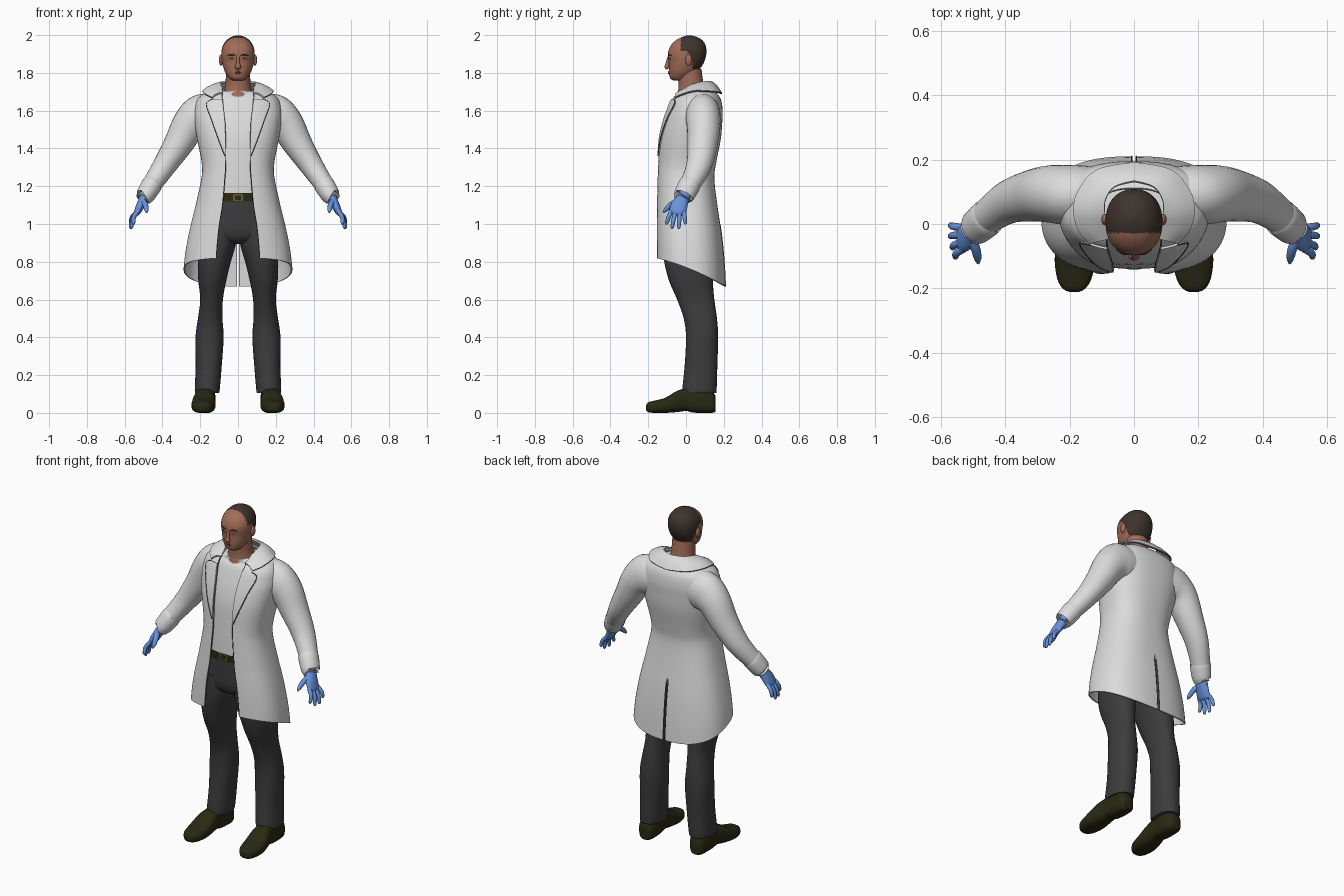
import bpy, bmesh, math
from mathutils import Vector, Matrix


def material(name, r, g, b):
    m = bpy.data.materials.new(name)
    m.diffuse_color = (r, g, b, 1)
    return m


SKIN = material("brown skin", 0.36, 0.15, 0.095)
LIP = material("dark lip", 0.22, 0.08, 0.06)
HAIR = material("dark hair", 0.05, 0.033, 0.026)
EYE = material("eye white", 0.6, 0.57, 0.54)
WHITE = material("white cloth", 0.72, 0.72, 0.72)
TRIM = material("grey seam", 0.09, 0.09, 0.09)
CLOTH = material("charcoal cloth", 0.045, 0.045, 0.047)
LEATHER = material("dark olive leather", 0.022, 0.022, 0.007)
GLOVE = material("blue glove", 0.14, 0.29, 0.72)
BRASS = material("dull brass", 0.13, 0.11, 0.035)


def spline(pts, k):
    """Catmull-Rom samples through tuples of any length."""
    out = []
    for i in range(len(pts) - 1):
        a, b, c, d = pts[max(i - 1, 0)], pts[i], pts[i + 1], pts[min(i + 2, len(pts) - 1)]
        for s in range(k):
            t = s / k
            out.append(tuple(q + 0.5 * t * (r - p + t * (2 * p - 5 * q + 4 * r - w + t * (3 * (q - r) + w - p)))
                             for p, q, r, w in zip(a, b, c, d)))
    return out + [tuple(pts[-1])]


def finish(name, bm, mat, mirror=False, thick=0.0):
    bmesh.ops.recalc_face_normals(bm, faces=bm.faces)
    me = bpy.data.meshes.new(name)
    bm.to_mesh(me)
    bm.free()
    ob = bpy.data.objects.new(name, me)
    bpy.context.collection.objects.link(ob)
    me.materials.append(mat)
    bpy.ops.object.select_all(action='DESELECT')
    ob.select_set(True)
    bpy.context.view_layer.objects.active = ob
    if mirror:
        ob.modifiers.new("mirror", 'MIRROR')
        bpy.ops.object.modifier_apply(modifier="mirror")
    if thick:
        s = ob.modifiers.new("thickness", 'SOLIDIFY')
        s.thickness, s.offset = thick, 0
        bpy.ops.object.modifier_apply(modifier="thickness")
    bpy.ops.object.shade_smooth_by_angle(angle=math.radians(45))
    return ob


def spow(v, e):
    return math.copysign(abs(v) ** e, v)


def tube(name, pts, mat, ref=(0, 1, 0), axis=None, n=28, p=2.0, k=4, mirror=False):
    """Skin superelliptic rings (x, y, z, half size along ref, other half size)."""
    pts = spline(pts, k)
    bm = bmesh.new()
    rings = []
    for i, q in enumerate(pts):
        t = Vector(axis) if axis else Vector(pts[min(i + 1, len(pts) - 1)][:3]) - Vector(pts[max(i - 1, 0)][:3])
        t.normalize()
        u = Vector(ref) - t * t.dot(Vector(ref))
        u.normalize()
        v = t.cross(u)
        ring = []
        for j in range(n):
            f = 2 * math.pi * j / n
            ring.append(bm.verts.new(Vector(q[:3]) + u * max(q[3], .001) * spow(math.cos(f), 2 / p)
                                     + v * max(q[4], .001) * spow(math.sin(f), 2 / p)))
        rings.append(ring)
    for a, b in zip(rings, rings[1:]):
        for j in range(n):
            bm.faces.new((a[j], a[(j + 1) % n], b[(j + 1) % n], b[j]))
    bm.faces.new(rings[0])
    bm.faces.new(rings[-1])
    return finish(name, bm, mat, mirror)


def stack(name, rows, mat, **kw):
    """Horizontal rings from (z, x0, x1, y0, y1)."""
    pts = [((a + b) / 2, (c + d) / 2, z, (b - a) / 2, (d - c) / 2) for z, a, b, c, d in rows]
    return tube(name, pts, mat, ref=(1, 0, 0), axis=(0, 0, 1), **kw)


def sheet(name, rows, mat, thick):
    """Mirrored cloth sheet from rows of points."""
    bm = bmesh.new()
    g = [[bm.verts.new(p) for p in r] for r in rows]
    for a, b in zip(g, g[1:]):
        for j in range(len(a) - 1):
            bm.faces.new((a[j], a[j + 1], b[j + 1], b[j]))
    return finish(name, bm, mat, True, thick)


def blob(name, loc, size, mat, mirror=True):
    bm = bmesh.new()
    bmesh.ops.create_uvsphere(bm, u_segments=16, v_segments=10, radius=1,
                              matrix=Matrix.Translation(loc) @ Matrix.Diagonal((*size, 1)))
    return finish(name, bm, mat, mirror)


def seam(name, pts, ref=(0, 1, 0), k=2):
    tube(name, [(*p, .0028, .0028) for p in pts], TRIM, ref=ref, n=6, k=k, mirror=True)


# Head, with hair painted by a hairline rule
HEAD = [(1.76, .028, -.068, -.01), (1.772, .046, -.084, .02), (1.80, .066, -.09, .055), (1.83, .078, -.091, .08),
        (1.86, .085, -.091, .097), (1.89, .088, -.096, .106), (1.92, .087, -.092, .108), (1.95, .077, -.077, .102),
        (1.975, .058, -.05, .084), (1.99, .036, -.02, .058), (1.999, .008, .01, .026)]
head = stack("head", [(z, -w, w, f, b) for z, w, f, b in HEAD], SKIN, n=72, p=2.2, k=6)
head.data.materials.append(HAIR)
for f in head.data.polygons:
    c = f.center
    line = -.028 if c.z > 1.915 else .012 if c.z > 1.875 else .035
    f.material_index = int(c.z > 1.818 and c.y > line)
stack("neck", [(1.64, -.11, .11, -.06, .13), (1.69, -.082, .082, -.045, .115), (1.73, -.067, .067, -.04, .095),
               (1.82, -.064, .064, -.045, .082)], SKIN)

# Face
tube("nose", [(0, -.092, 1.885, .006, .008), (0, -.099, 1.85, .009, .010), (0, -.101, 1.832, .012, .017),
              (0, -.094, 1.822, .006, .012)], SKIN, n=14)
blob("ear", (.09, .014, 1.868), (.011, .018, .03), SKIN)
blob("eye", (.034, -.085, 1.878), (.013, .007, .005), EYE)
blob("pupil", (.034, -.089, 1.878), (.005, .004, .005), HAIR)
tube("brow", [(.014, -.094, 1.892, .002, .003), (.034, -.092, 1.897, .003, .004), (.055, -.078, 1.892, .002, .002)],
     HAIR, n=8, mirror=True)
for z in (1.806, 1.798):
    tube("lip", [(-.026, -.080, 1.801, .002, .002), (0, -.089, z, .006, .005), (.026, -.080, 1.801, .002, .002)],
         LIP, n=10)

# Coat profile: height, half width, front, back, half opening
COAT = spline([(1.725, .10, .0, .11, .08), (1.70, .155, -.035, .15, .085), (1.66, .21, -.072, .18, .083),
               (1.60, .228, -.096, .19, .076), (1.54, .226, -.116, .188, .07), (1.45, .212, -.136, .18, .066),
               (1.32, .188, -.145, .155, .065), (1.24, .19, -.149, .146, .07), (1.1, .22, -.153, .162, .082),
               (.95, .252, -.156, .186, .1), (.82, .274, -.156, .2, .11), (.72, .284, -.156, .206, .115)], 5)


def profile(z):
    for a, b in zip(COAT, COAT[1:]):
        if a[0] >= z >= b[0]:
            t = (a[0] - z) / (a[0] - b[0])
            return [p + t * (q - p) for p, q in zip(a, b)]


def on_front(x, z, off):
    _, w, f, b, _ = profile(z)
    return (x, (f + b) / 2 - (b - f) / 2 * (1 - (x / w) ** 2.5) ** .4 - off, z)


# Coat body: open front, hem falling to the back, rear vent
coat = []
for z, w, f, b, gap in COAT:
    t0 = math.asin((min(gap, w * .98) / w) ** 1.25)
    row = []
    for j in range(37):
        t = t0 + (math.pi - t0) * j / 36
        x, y, h = w * abs(math.sin(t)) ** .8, (f + b) / 2 - (b - f) / 2 * spow(math.cos(t), .8), z
        if z < 1.1:
            u = (y + .155) / .36
            h = 1.1 - (1.1 - z) / .38 * (1.1 - (.82 - .09 * u - .06 * u * u))
        if j == 36:
            x = .007 if h < 1.02 else 0
        row.append((x, y, h))
    coat.append(row)
sheet("coat_body", coat, WHITE, .008)
seam("coat_opening_edge", [(r[0][0], r[0][1] - .003, r[0][2]) for r in coat[5:]], k=1)
seam("coat_vent_edge", [(r[-1][0], r[-1][1] + .003, r[-1][2]) for r in coat if r[-1][0] > .005], k=1)

# Lapels and collar
LAPEL = [(1.36, .063, .07), (1.45, .066, .105), (1.55, .07, .14), (1.635, .08, .168), (1.66, .083, .135)]
lapel = [[on_front(i + (o - i) * j / 6, z, .008) for j in range(7)] for z, i, o in spline(LAPEL, 4)]
sheet("lapel", lapel, WHITE, .008)
seam("lapel_edge", [(r[-1][0], r[-1][1] - .003, r[-1][2]) for r in lapel], k=1)
COLLAR = [(.08, -.045, 1.69, .135, -.058, 1.668), (.086, -.01, 1.712, .17, -.02, 1.685),
          (.09, .03, 1.735, .186, .04, 1.703), (.088, .075, 1.748, .172, .10, 1.703),
          (.06, .115, 1.752, .115, .165, 1.698), (0, .132, 1.752, 0, .188, 1.69)]
collar = []
for r in spline(COLLAR, 5):
    a, b = Vector(r[:3]), Vector(r[3:])
    collar.append([a.lerp(b, s) + Vector((0, 0, .04 * s * (1 - s))) for s in (0, .25, .5, .75, 1)])
sheet("collar", collar, WHITE, .01)
seam("collar_edge", [r[-1] for r in collar], ref=(0, 0, 1), k=1)

# Sleeves and cuffs
tube("sleeve", [(.10, .09, 1.575, .085, .10), (.165, .09, 1.575, .092, .115), (.21, .09, 1.562, .093, .113),
                (.26, .093, 1.52, .089, .093), (.315, .088, 1.425, .08, .078), (.385, .07, 1.315, .068, .063),
                (.445, .03, 1.225, .056, .053), (.485, -.005, 1.165, .05, .046)], WHITE, mirror=True)
tube("cuff", [(.452, .022, 1.213, .054, .05), (.457, .018, 1.206, .059, .055), (.49, -.01, 1.152, .055, .05),
              (.494, -.013, 1.146, .049, .044)], WHITE, mirror=True, k=3)

# Gloved hands
tube("glove_palm", [(.478, 0, 1.175, .034, .03), (.5, -.02, 1.13, .036, .026), (.52, -.038, 1.09, .045, .022),
                    (.536, -.045, 1.058, .043, .016), (.541, -.047, 1.047, .034, .009)], GLOVE, mirror=True, n=20)
for i, (y0, x1, y1, z1) in enumerate([(-.077, .556, -.105, .998), (-.055, .567, -.075, .976),
                                      (-.033, .573, -.038, .975), (-.012, .573, -.003, 1.0)]):
    a, b = Vector((.528, y0, 1.07)), Vector((x1, y1, z1))
    m = a.lerp(b, .5) + Vector((.009, 0, .004))
    tube("glove_finger_%d" % (i + 1), [(*a, .012, .012), (*m, .0115, .0115), (*a.lerp(b, .9), .009, .009),
                                       (*b, .003, .003)], GLOVE, mirror=True, n=12)
tube("glove_thumb", [(.508, -.04, 1.125, .016, .016), (.492, -.075, 1.105, .015, .015),
                     (.485, -.105, 1.078, .012, .012), (.483, -.122, 1.06, .004, .004)],
     GLOVE, ref=(1, 0, 0), mirror=True, n=12)

# Shirt, belt and buckle
shirt = [(z, -w, w, f, b) for z, w, f, b in
         [(1.705, .085, -.042, .11)] + [(c[0], c[1] - .014, c[2] + .012, c[3] - .014) for c in
                                       map(profile, (1.685, 1.66, 1.6, 1.54, 1.45, 1.32, 1.24, 1.163))]]
stack("shirt", shirt, WHITE, p=2.5, n=48)
stack("belt", [(z, -.178, .178, -.134, .131) for z in (1.118, 1.163)], LEATHER, p=2.5, n=40, k=1)
tube("belt_buckle", [(0, -.13, 1.14, .026, .02), (0, -.139, 1.14, .026, .02)], BRASS,
     ref=(1, 0, 0), axis=(0, 1, 0), p=8, k=1)
tube("buckle_centre", [(0, -.135, 1.14, .017, .012), (0, -.1405, 1.14, .017, .012)], LEATHER,
     ref=(1, 0, 0), axis=(0, 1, 0), p=8, k=1)

# Trousers
stack("trouser_hips", [(1.15, -.172, .172, -.128, .125), (1.05, -.185, .185, -.128, .138), (.97, -.195, .195, -.127, .147),
                       (.92, -.18, .18, -.11, .14), (.895, -.12, .12, -.07, .11)], CLOTH, p=2.4, n=40)
stack("trouser_leg", [(1.0, .005, .198, -.125, .145), (.9, .01, .206, -.125, .146), (.8, .038, .213, -.115, .142),
                      (.7, .062, .21, -.09, .142), (.6, .08, .2, -.047, .15), (.5, .082, .212, -.012, .164),
                      (.4, .076, .225, 0, .17), (.25, .086, .224, -.007, .166), (.12, .097, .229, -.02, .162),
                      (.105, .102, .224, -.016, .158)], CLOTH, p=2.2, n=32, mirror=True)

# Shoes: (y, centre x, half width, bottom, top)
SHOE = [(-.211, .186, .014, .012, .04), (-.2, .186, .035, .004, .056), (-.17, .185, .053, 0, .064),
        (-.11, .183, .063, 0, .08), (-.05, .179, .058, .004, .115), (0, .174, .05, .01, .132),
        (.035, .172, .05, .002, .134), (.08, .17, .052, 0, .13), (.135, .169, .047, 0, .115), (.156, .169, .03, .006, .09)]
tube("shoe", [(x, y, (b + t) / 2, w, (t - b) / 2) for y, x, w, b, t in SHOE], LEATHER,
     ref=(1, 0, 0), axis=(0, 1, 0), p=2.8, n=32, mirror=True)
